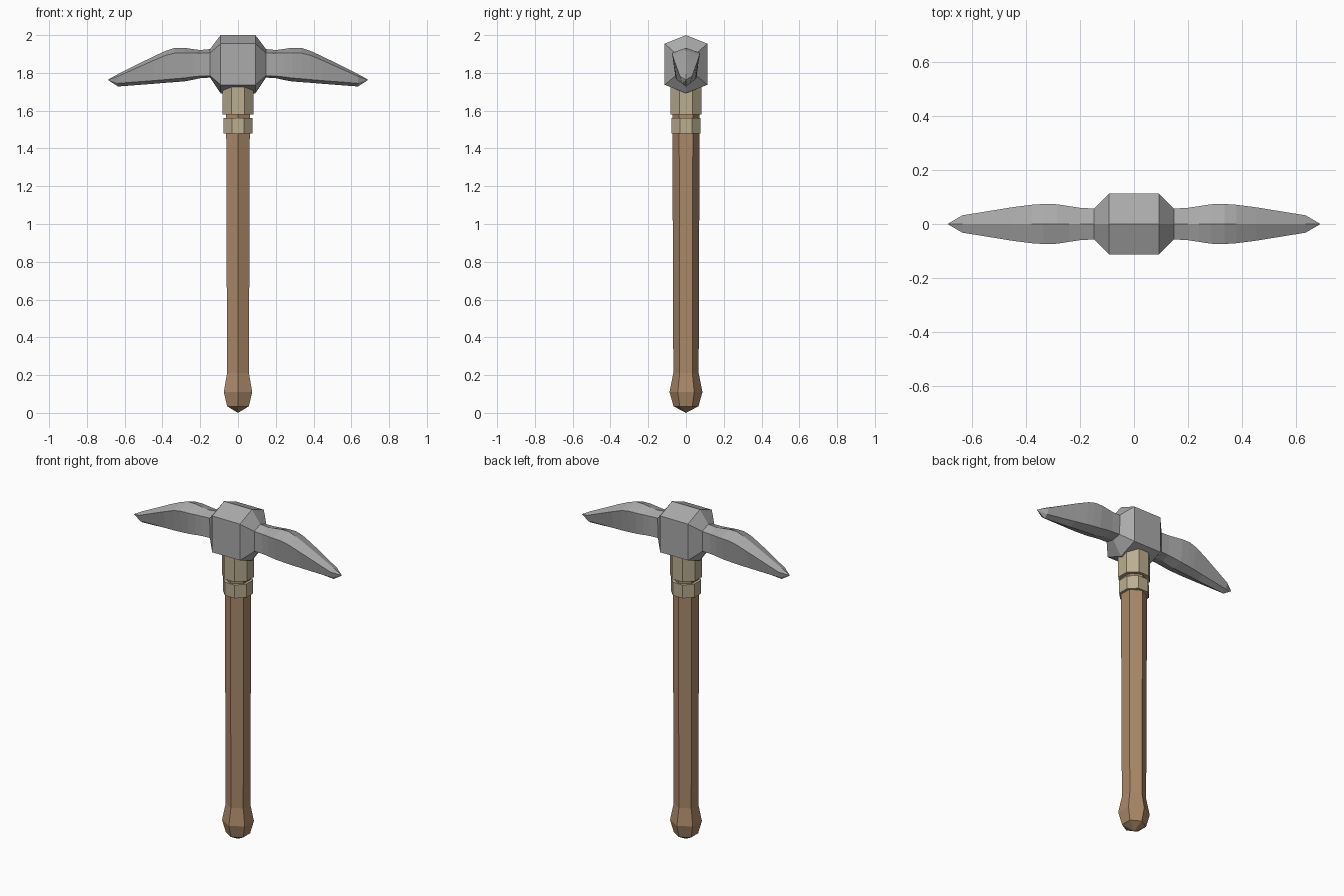
import bpy, bmesh, math

if "Cube" in bpy.data.objects:
    bpy.data.objects.remove(bpy.data.objects["Cube"])


def material(name, rgb):
    m = bpy.data.materials.new(name)
    m.diffuse_color = (*rgb, 1)
    m.use_nodes = True
    m.node_tree.nodes["Principled BSDF"].inputs["Base Color"].default_value = m.diffuse_color
    return m


METAL = material("grey_metal", (0.40, 0.405, 0.40))
WOOD = material("brown_wood", (0.40, 0.25, 0.14))
WRAP = material("beige_binding", (0.50, 0.42, 0.28))


def loft(name, rings, mat):
    """Skin a list of rings; a single-point ring closes to a tip."""
    bm = bmesh.new()
    loops = [[bm.verts.new(p) for p in ring] for ring in rings]
    for a, b in zip(loops, loops[1:]):
        n = max(len(a), len(b))
        for i in range(n):
            j = (i + 1) % n
            if len(a) == 1:
                bm.faces.new((a[0], b[j], b[i]))
            elif len(b) == 1:
                bm.faces.new((a[i], a[j], b[0]))
            else:
                bm.faces.new((a[i], a[j], b[j], b[i]))
    for end in (loops[0], loops[-1]):
        if len(end) > 2:
            bm.faces.new(end)
    bmesh.ops.recalc_face_normals(bm, faces=bm.faces)
    mesh = bpy.data.meshes.new(name)
    bm.to_mesh(mesh)
    bm.free()
    mesh.materials.append(mat)
    ob = bpy.data.objects.new(name, mesh)
    bpy.context.collection.objects.link(ob)
    return ob


def polygon(sides, radius, z, turn=0.0):
    if radius == 0:
        return [(0, 0, z)]
    return [(radius * math.cos(turn + math.tau * i / sides),
             radius * math.sin(turn + math.tau * i / sides), z)
            for i in range(sides)]


# Six-sided wooden handle with a flared, pointed pommel
handle = [(0, 0.005), (0.066, 0.035), (0.087, 0.11), (0.067, 0.21), (0.073, 1.75)]
handle[0] = (0, 0.0)
loft("handle", [polygon(6, r, z, math.pi / 6) for r, z in handle], WOOD)

# Two eight-sided bindings below the head
for name, flat, z0, z1 in (("lower_binding", 0.078, 1.48, 1.56),
                           ("upper_binding", 0.083, 1.58, 1.74)):
    r = flat / math.cos(math.pi / 8)
    loft(name, [polygon(8, r, z, math.pi / 8) for z in (z0, z1)], WRAP)


def section(x, wide, narrow, ridge, upper, lower, keel):
    """Six-sided head section: ridge, two shoulders, keel."""
    return [(x, 0, ridge), (x, wide, upper), (x, narrow, lower),
            (x, 0, keel), (x, -narrow, lower), (x, -wide, upper)]


# Metal head: central block, tapered necks, drooping picks
half = [
    (0.092, 0.113, 0.113, 2.000, 1.955, 1.737, 1.692),
    (0.148, 0.057, 0.055, 1.926, 1.905, 1.785, 1.775),
    (0.200, 0.060, 0.054, 1.921, 1.904, 1.783, 1.772),
    (0.240, 0.066, 0.055, 1.926, 1.905, 1.779, 1.763),
    (0.285, 0.073, 0.055, 1.933, 1.906, 1.773, 1.755),
    (0.335, 0.074, 0.053, 1.933, 1.905, 1.769, 1.751),
    (0.380, 0.071, 0.050, 1.918, 1.894, 1.765, 1.748),
    (0.450, 0.062, 0.042, 1.886, 1.865, 1.759, 1.742),
    (0.635, 0.032, 0.022, 1.794, 1.782, 1.745, 1.728),
]
right = [section(*s) for s in half] + [[(0.69, 0, 1.763)]]
left = [[(-x, y, z) for x, y, z in ring] for ring in reversed(right)]
loft("pick_head", left + right, METAL)
